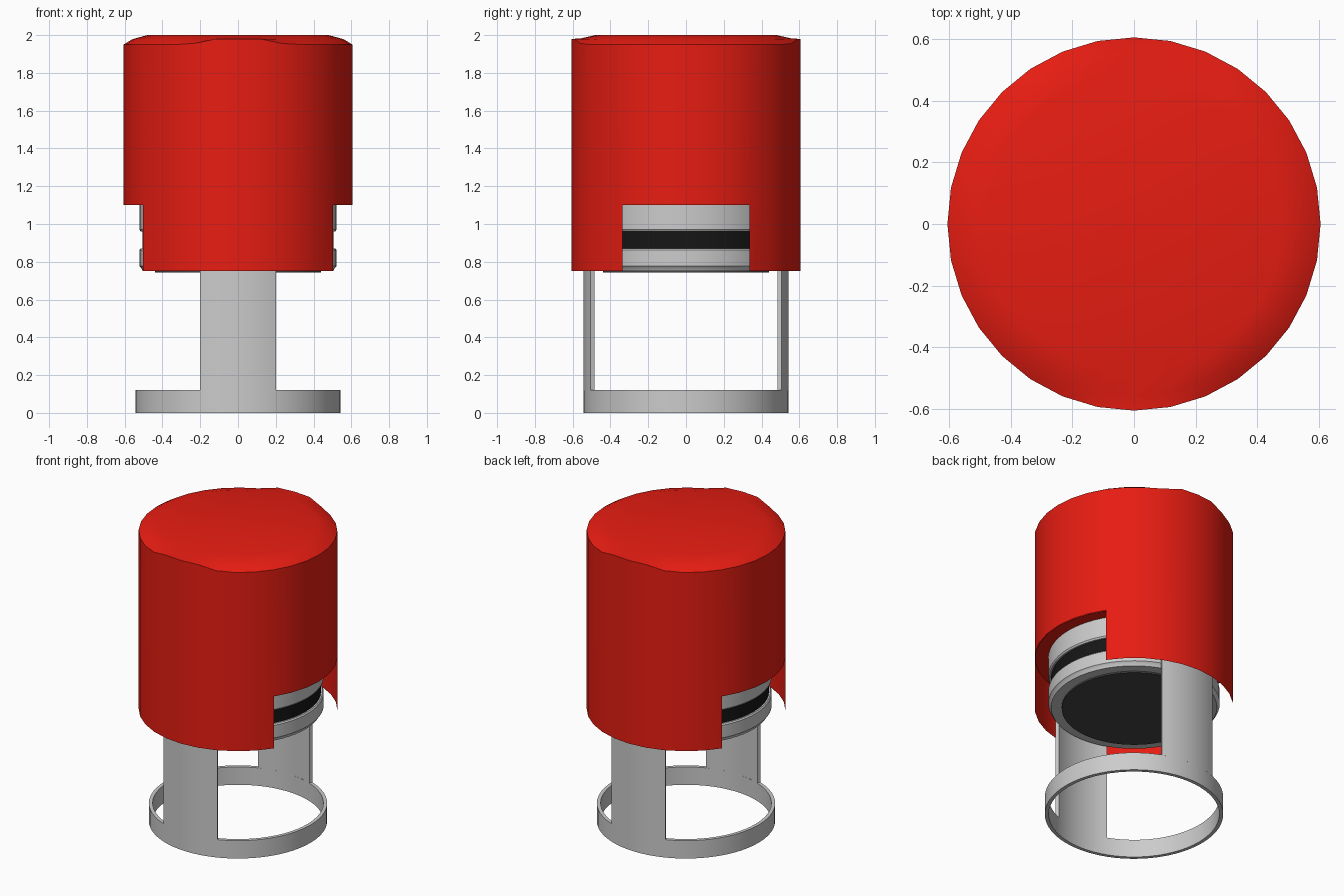
import bpy, bmesh
from math import sin, cos, pi, radians, asin

if "Cube" in bpy.data.objects:
    bpy.data.objects.remove(bpy.data.objects["Cube"])


def material(name, rgb):
    m = bpy.data.materials.new(name)
    m.diffuse_color = (*rgb, 1)
    m.use_nodes = True
    m.node_tree.nodes["Principled BSDF"].inputs["Base Color"].default_value = m.diffuse_color
    return m


RED = material("red", (0.8, 0.012, 0.006))
BLACK = material("black", (0.008, 0.008, 0.008))
RUBBER = material("rubber", (0.06, 0.06, 0.06))


def finish(name, bm, mat=None, angle=30):
    bmesh.ops.remove_doubles(bm, verts=bm.verts, dist=1e-5)
    me = bpy.data.meshes.new(name)
    bm.to_mesh(me)
    bm.free()
    ob = bpy.data.objects.new(name, me)
    bpy.context.collection.objects.link(ob)
    if mat:
        me.materials.append(mat)
    bpy.ops.object.select_all(action='DESELECT')
    ob.select_set(True)
    bpy.context.view_layer.objects.active = ob
    bpy.ops.object.shade_smooth_by_angle(angle=radians(angle))
    return ob


def sweep(bm, profile, a0, a1, n, caps=False):
    """Turn an (r, z) profile about z from angle a0 to a1."""
    cols = [[bm.verts.new((r * cos(a), r * sin(a), z)) for r, z in profile]
            for a in (a0 + (a1 - a0) * i / n for i in range(n + 1))]
    for c, d in zip(cols, cols[1:]):
        for j in range(len(profile) - 1):
            bm.faces.new((c[j], d[j], d[j + 1], c[j + 1]))
    if caps:
        bm.faces.new(cols[0][:-1])
        bm.faces.new(cols[-1][-2::-1])


def lathe(name, profile, mat=None, n=64):
    bm = bmesh.new()
    sweep(bm, profile, 0, 2 * pi, n)
    # collapse degenerate faces on the axis
    bmesh.ops.dissolve_degenerate(bm, dist=1e-5, edges=bm.edges)
    return finish(name, bm, mat)


# Cap: 32-sided thin shell, notched at both sides, top rim lifted front and back
N, R = 32, 0.605
bm = bmesh.new()


def ring(radius, height):
    return [bm.verts.new((radius * cos(2 * pi * i / N), radius * sin(2 * pi * i / N), height(i)))
            for i in range(N)]


def lift(i):
    """1 near the front and back of the rim, 0 at the sides."""
    d = min(abs(i - 8), abs(i - 24))
    return 1 if d <= 1 else 0.2 if d == 2 else 0


rings = [ring(R, lambda i: 0.75), ring(R, lambda i: 1.1),
         ring(R, lambda i: 1.95 + 0.03 * lift(i)),
         ring(0.56, lambda i: 1.978 + 0.004 * lift(i)),
         ring(0.48, lambda i: 2.0)]
for k, (lo, hi) in enumerate(zip(rings, rings[1:])):
    for i in range(N):
        j = (i + 1) % N
        notch = i < 3 or i >= 29 or 13 <= i < 19
        if k == 0 and notch:
            continue
        bm.faces.new((lo[i], lo[j], hi[j], hi[i]))
bm.faces.new(rings[-1])
finish("cap", bm, RED, 40)

# Ledge inside the cap, seen above the notches
lathe("cap_ledge", [(0.51, 1.098), (R - 0.002, 1.098)], RED, 32)

# Inner body: upper and lower collars with a black band between them
lathe("upper_collar", [(0.49, 0.96), (0.515, 0.96), (0.522, 0.97), (0.522, 1.1)])
lathe("ink_band", [(0.505, 0.87), (0.505, 0.97)], BLACK)
lathe("lower_collar", [(0.49, 0.87), (0.515, 0.87), (0.522, 0.862), (0.522, 0.778),
                       (0.512, 0.768), (0.505, 0.752), (0.43, 0.752)])

# Stamp plate
lathe("stamp_plate", [(0.44, 0.765), (0.44, 0.742), (0.0, 0.742)], RUBBER)

# Base ring
RO, RI = 0.543, 0.52
lathe("base_ring", [(RI, 0), (RO, 0), (RO, 0.12), (RI, 0.12), (RI, 0)])

# Legs: curved straps front and back
half = asin(0.2 / RO)
for name, mid in (("front_leg", -pi / 2), ("back_leg", pi / 2)):
    bm = bmesh.new()
    sweep(bm, [(RI, 0.118), (RO, 0.118), (RO, 1.09), (RI, 1.09), (RI, 0.118)],
          mid - half, mid + half, 10, caps=True)
    bmesh.ops.remove_doubles(bm, verts=bm.verts, dist=1e-5)
    bmesh.ops.recalc_face_normals(bm, faces=bm.faces)
    finish(name, bm)
